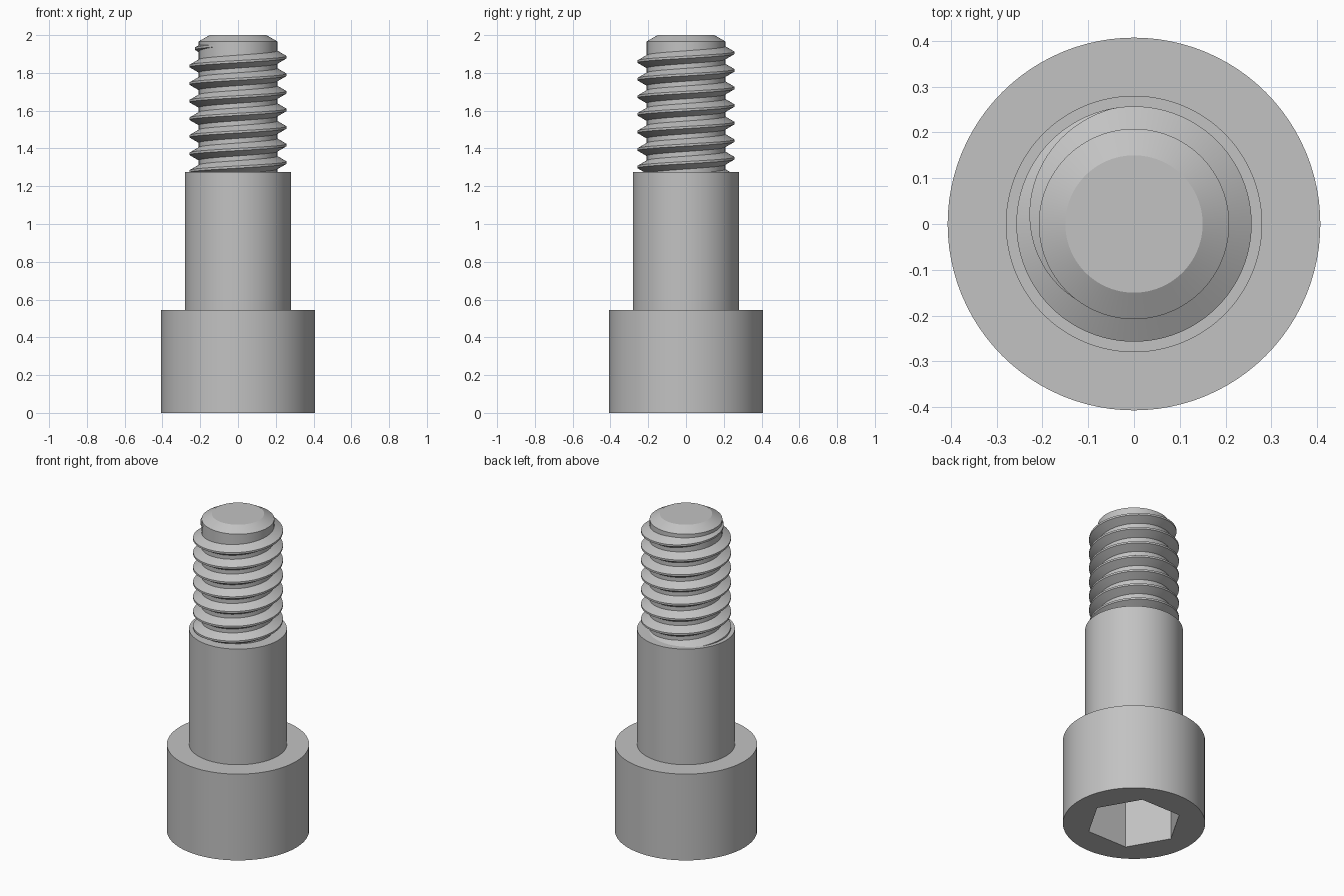
import bpy, bmesh
from math import pi, sin, cos, tan, radians

SEGMENTS = 96
HEAD_TOP, SHOULDER_TOP, TIP = 0.545, 1.275, 2.0
CORE_R, CREST_R, PITCH = 0.208, 0.257, 0.093

cube = bpy.data.objects.get("Cube")
if cube:
    bpy.data.objects.remove(cube, do_unlink=True)

steel = bpy.data.materials.new("steel_grey")
steel.use_nodes = True
grey = (0.54, 0.54, 0.54, 1)
steel.diffuse_color = grey
steel.node_tree.nodes["Principled BSDF"].inputs["Base Color"].default_value = grey


def finish(bm, name):
    bmesh.ops.recalc_face_normals(bm, faces=bm.faces)
    mesh = bpy.data.meshes.new(name)
    bm.to_mesh(mesh)
    bm.free()
    mesh.materials.append(steel)
    obj = bpy.data.objects.new(name, mesh)
    bpy.context.collection.objects.link(obj)
    return obj


def activate(obj):
    bpy.ops.object.select_all(action='DESELECT')
    obj.select_set(True)
    bpy.context.view_layer.objects.active = obj


def smooth(obj):
    activate(obj)
    bpy.ops.object.shade_smooth_by_angle(angle=radians(25))


def turned(name, profile, sides=SEGMENTS):
    """Solid of revolution from (radius, height) pairs, capped at both ends."""
    bm = bmesh.new()
    rings = [[bm.verts.new((r * cos(2 * pi * i / sides), r * sin(2 * pi * i / sides), z))
              for i in range(sides)] for r, z in profile]
    for low, high in zip(rings, rings[1:]):
        for i in range(sides):
            j = (i + 1) % sides
            bm.faces.new((low[i], low[j], high[j], high[i]))
    bm.faces.new(rings[0][::-1])
    bm.faces.new(rings[-1])
    return finish(bm, name)


# Cylindrical head with a hexagonal socket in its underside
head = turned("head", [(0.407, 0), (0.407, HEAD_TOP)])
cutter = turned("socket_cutter", [(0.275, -0.1), (0.275, 0.33)], sides=6)
cutter.hide_render = True
cut = head.modifiers.new("socket", 'BOOLEAN')
cut.operation = 'DIFFERENCE'
cut.solver = 'EXACT'
cut.object = cutter
activate(head)
bpy.ops.object.modifier_apply(modifier=cut.name)
bpy.data.objects.remove(cutter, do_unlink=True)
smooth(head)

# Plain shoulder, then the thread core with a chamfered tip
smooth(turned("shoulder", [(0.28, HEAD_TOP), (0.28, SHOULDER_TOP)]))
smooth(turned("thread_core", [(CORE_R, SHOULDER_TOP), (CORE_R, TIP - 0.033), (0.15, TIP)]))


# Right-handed thread ridge that runs out near the tip
def thread_section(angle):
    z = 1.883 + PITCH * angle / (2 * pi)
    fade = min(1, max(0, (radians(235) - angle) / radians(135)))
    crest = CORE_R - 0.001 + (CREST_R - CORE_R + 0.001) * fade
    half_crest = PITCH / 16
    root = CORE_R - 0.006
    half_root = half_crest + (crest - root) * tan(radians(30))
    return [(r * cos(angle), r * sin(angle), z + dz)
            for r, dz in ((root, -half_root), (crest, -half_crest),
                          (crest, half_crest), (root, half_root))]


bm = bmesh.new()
step = 2 * pi / SEGMENTS
first = -7 * SEGMENTS
last = int(radians(235) / step)
sections = [[bm.verts.new(p) for p in thread_section(i * step)]
            for i in range(first, last + 1)]
for a, b in zip(sections, sections[1:]):
    for k in range(4):
        n = (k + 1) % 4
        bm.faces.new((a[k], a[n], b[n], b[k]))
bm.faces.new(sections[0])
bm.faces.new(sections[-1][::-1])
smooth(finish(bm, "thread_ridge"))
